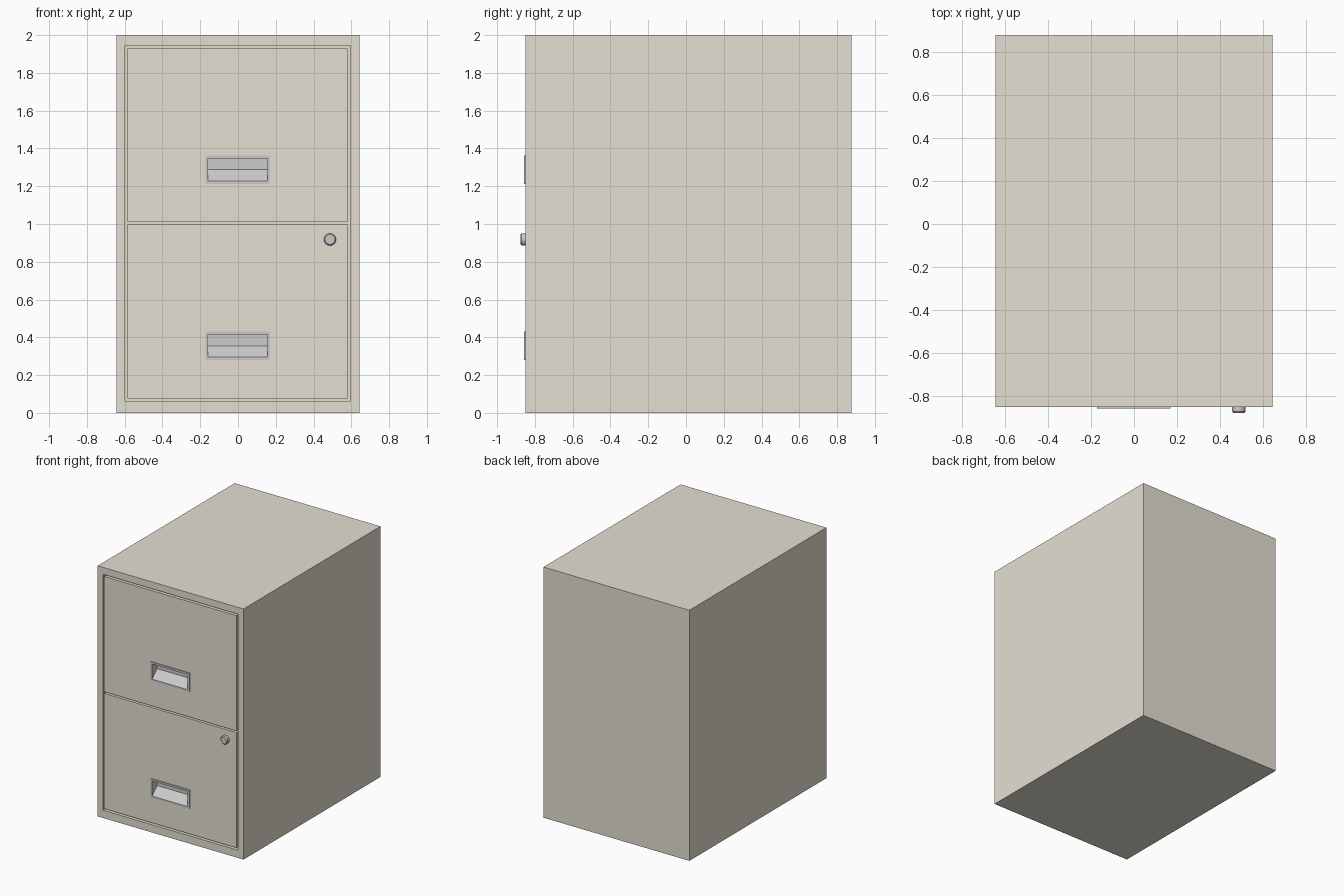
import bpy, bmesh, math

if "Cube" in bpy.data.objects:
    bpy.data.objects.remove(bpy.data.objects["Cube"])

FRONT = -0.85
beige = bpy.data.materials.new("beige_paint")
beige.diffuse_color = (0.78, 0.74, 0.65, 1)
beige.use_nodes = True
beige.node_tree.nodes["Principled BSDF"].inputs["Base Color"].default_value = beige.diffuse_color


def finish(name, bm, mat=None):
    bmesh.ops.recalc_face_normals(bm, faces=bm.faces)
    mesh = bpy.data.meshes.new(name)
    bm.to_mesh(mesh)
    bm.free()
    obj = bpy.data.objects.new(name, mesh)
    bpy.context.collection.objects.link(obj)
    if mat:
        mesh.materials.append(mat)
    return obj


def recessed_box(name, x, y, z, hole_x, hole_z, depth, mat=None):
    """Box whose front face has a rectangular pocket of the given depth."""
    bm = bmesh.new()
    bmesh.ops.create_cube(bm, size=1)
    for v in bm.verts:
        v.co = (x[v.co.x > 0], y[v.co.y > 0], z[v.co.z > 0])
    face = min(bm.faces, key=lambda f: f.calc_center_median().y)
    bmesh.ops.inset_individual(bm, faces=[face], thickness=0.005)
    c = face.calc_center_median()
    for v in face.verts:
        v.co = (hole_x[v.co.x > c.x], y[0], hole_z[v.co.z > c.z])
    new = bmesh.ops.extrude_discrete_faces(bm, faces=[face])["faces"][0]
    for v in new.verts:
        v.co.y += depth
    return finish(name, bm, mat)


def handle(name, z0):
    """Raised rim around a pocket with a sloping lower face."""
    x, hx = (-0.173, 0.17), (-0.158, 0.155)
    z, hz = (z0, z0 + 0.15), (z0 + 0.015, z0 + 0.135)
    lip, back = FRONT - 0.007, FRONT + 0.055
    bm = bmesh.new()
    # rim and its outer edge
    rects = [(x, z, FRONT + 0.005), (x, z, lip), (hx, hz, lip)]
    rings = [[bm.verts.new((a[i], y, b[j])) for i, j in ((0, 0), (1, 0), (1, 1), (0, 1))]
             for a, b, y in rects]
    for r, s in zip(rings, rings[1:]):
        for i in range(4):
            bm.faces.new((r[i], r[(i + 1) % 4], s[(i + 1) % 4], s[i]))
    # pocket: slope, upright back, ceiling and two side walls
    bl, br, tr, tl = rings[2]
    mid = z0 + 0.075
    lm, rm = [bm.verts.new((a, back, mid)) for a in hx]
    lt, rt = [bm.verts.new((a, back, hz[1])) for a in hx]
    for f in ((bl, br, rm, lm), (lm, rm, rt, lt), (lt, rt, tr, tl),
              (bl, lm, lt, tl), (br, tr, rt, rm)):
        bm.faces.new(f)
    finish(name, bm)


# cabinet shell with front opening
recessed_box("cabinet_body", (-0.644, 0.644), (FRONT, 0.877), (0, 2),
             (-0.597, 0.595), (0.062, 1.945), 0.08, beige)

# drawers with handles
for label, base in (("lower", 0.077), ("upper", 1.01)):
    recessed_box(label + "_drawer", (-0.586, 0.581), (FRONT, FRONT + 0.08),
                 (base, base + 0.92), (-0.165, 0.162),
                 (base + 0.21, base + 0.345), 0.07, beige)
    handle(label + "_handle", base + 0.203)

# lock barrel with chamfered face
bm = bmesh.new()
prev = None
for r, y in ((0.032, FRONT + 0.005), (0.032, -0.87), (0.026, -0.877)):
    ring = [bm.verts.new((0.487 + r * math.cos(i * math.tau / 32), y,
                          0.918 + r * math.sin(i * math.tau / 32))) for i in range(32)]
    if prev:
        for i in range(32):
            bm.faces.new((prev[i], prev[(i + 1) % 32], ring[(i + 1) % 32], ring[i]))
    prev = ring
bm.faces.new(prev)
lock = finish("lock", bm)
bpy.context.view_layer.objects.active = lock
lock.select_set(True)
bpy.ops.object.shade_smooth_by_angle(angle=math.radians(30))
